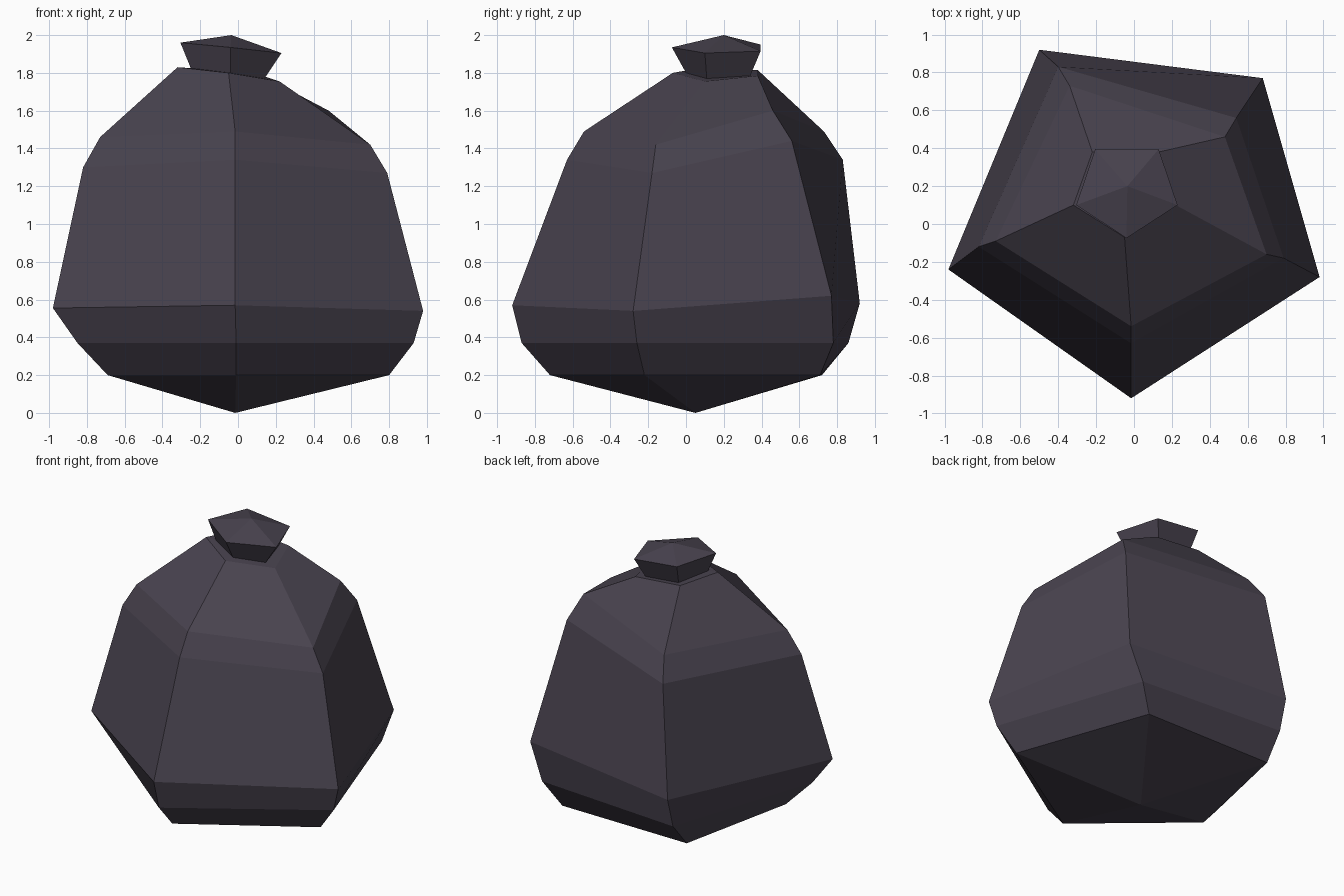
import bpy, bmesh

# one dark mauve-grey material
mat = bpy.data.materials.new("dark mauve plastic")
mat.diffuse_color = (0.066, 0.056, 0.078, 1)

# five-sided rings from bottom to top, corners: front, right, back right, back left, left
rings = [
    [(-.01, -.72, .20), (.80, -.22, .20), (.47, .71, .20), (-.51, .72, .20), (-.69, -.13, .20)],
    [(-.01, -.87, .37), (.93, -.26, .37), (.58, .78, .37), (-.50, .86, .37), (-.85, -.20, .37)],
    [(-.015, -.92, .57), (.98, -.28, .54), (.68, .77, .62), (-.50, .92, .58), (-.98, -.24, .555)],
    [(-.015, -.63, 1.34), (.79, -.18, 1.27), (.54, .56, 1.44), (-.40, .83, 1.34), (-.82, -.12, 1.30)],
    [(-.015, -.54, 1.49), (.70, -.16, 1.42), (.48, .46, 1.60), (-.34, .73, 1.49), (-.73, -.09, 1.46)],
    [(-.05, -.07, 1.80), (.22, .10, 1.755), (.13, .38, 1.785), (-.22, .38, 1.815), (-.32, .10, 1.83)],
    [(-.04, .0, 1.80), (.14, .11, 1.77), (.08, .34, 1.785), (-.18, .34, 1.81), (-.25, .11, 1.825)],
    [(-.04, -.075, 1.935), (.23, .10, 1.905), (.13, .395, 1.915), (-.205, .395, 1.95), (-.305, .10, 1.96)],
]


def skin(name, loops, bottom, top):
    """Skin the loops and close each end with a fan to a point."""
    bm = bmesh.new()
    vs = [[bm.verts.new(p) for p in loop] for loop in loops]
    lo, hi = bm.verts.new(bottom), bm.verts.new(top)
    for i in range(5):
        j = (i + 1) % 5
        for a, b in zip(vs, vs[1:]):
            bm.faces.new((a[i], a[j], b[j], b[i]))
        bm.faces.new((lo, vs[0][j], vs[0][i]))
        bm.faces.new((hi, vs[-1][i], vs[-1][j]))
    bmesh.ops.recalc_face_normals(bm, faces=bm.faces)
    me = bpy.data.meshes.new(name)
    bm.to_mesh(me)
    bm.free()
    me.materials.append(mat)
    ob = bpy.data.objects.new(name, me)
    bpy.context.collection.objects.link(ob)


# tied sack with its gathered top, in one skin
skin("tied_sack", rings, (-.015, .05, 0), (-.035, .20, 2.0))
